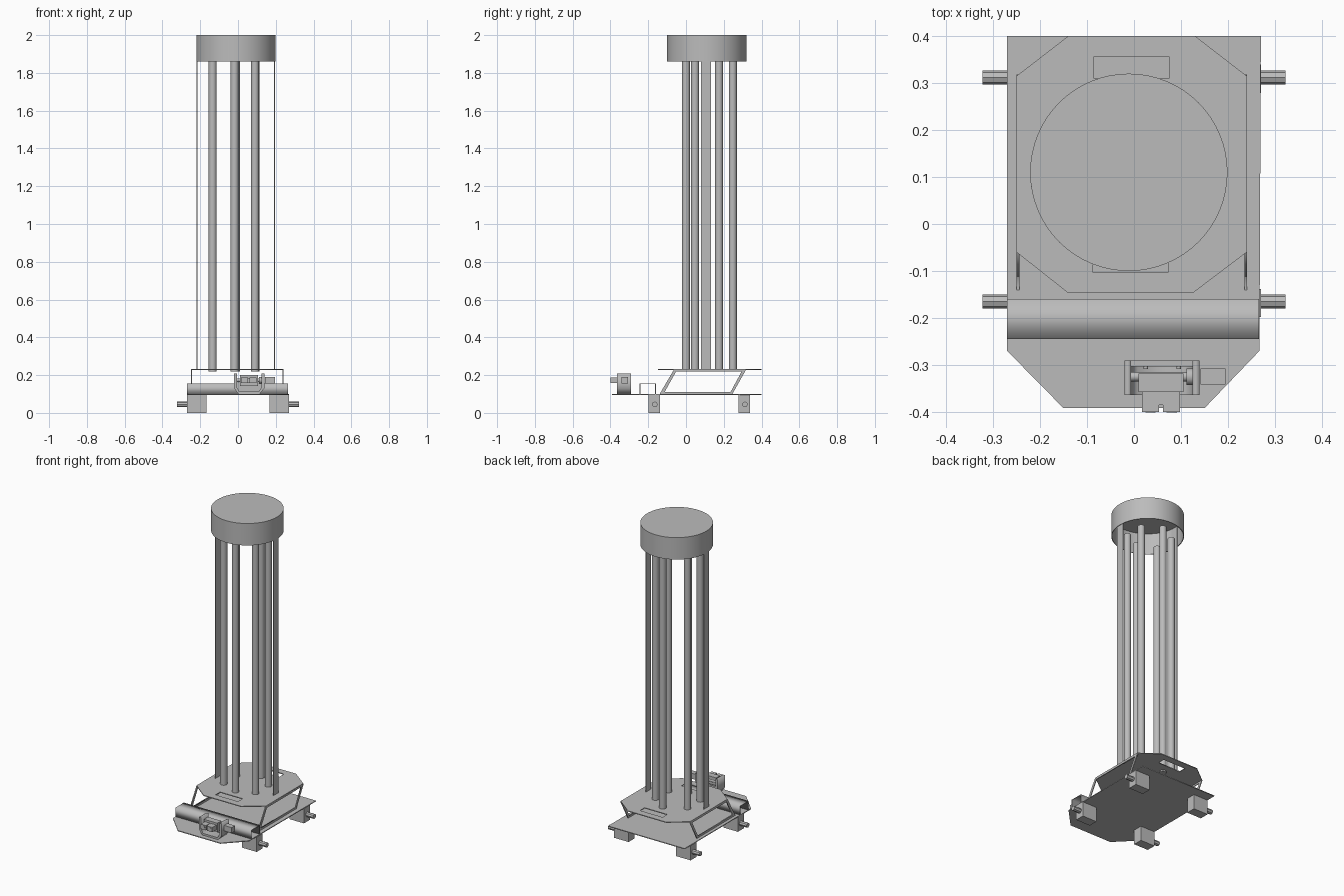
import bpy, bmesh
from math import pi
from mathutils import Matrix

cube = bpy.data.objects.get("Cube")
if cube:
    bpy.data.objects.remove(cube, do_unlink=True)

grey = bpy.data.materials.new("plain grey")
grey.use_nodes = True
grey.diffuse_color = (0.5, 0.5, 0.5, 1)
grey.node_tree.nodes["Principled BSDF"].inputs["Base Color"].default_value = (0.5, 0.5, 0.5, 1)


def finish(name, bm, smooth=False):
    bmesh.ops.recalc_face_normals(bm, faces=bm.faces)
    mesh = bpy.data.meshes.new(name)
    bm.to_mesh(mesh)
    bm.free()
    mesh.materials.append(grey)
    obj = bpy.data.objects.new(name, mesh)
    bpy.context.collection.objects.link(obj)
    if smooth:
        bpy.ops.object.select_all(action='DESELECT')
        bpy.context.view_layer.objects.active = obj
        obj.select_set(True)
        bpy.ops.object.shade_smooth_by_angle(angle=pi / 5)
    return obj


def box(name, x, y, z):
    """Box from (low, high) ranges."""
    bm = bmesh.new()
    bmesh.ops.create_cube(bm, size=1)
    for v in bm.verts:
        v.co = [(r[0] + r[1]) / 2 + c * (r[1] - r[0]) for r, c in zip((x, y, z), v.co)]
    return finish(name, bm)


def rod(name, centre, radius, length, axis='Z', sides=24):
    bm = bmesh.new()
    turn = {'Z': Matrix(), 'X': Matrix.Rotation(pi / 2, 4, 'Y'),
            'Y': Matrix.Rotation(pi / 2, 4, 'X')}[axis]
    bmesh.ops.create_cone(bm, cap_ends=True, segments=sides, radius1=radius, radius2=radius,
                          depth=length, matrix=Matrix.Translation(centre) @ turn)
    return finish(name, bm, sides > 8)


def sheet(name, outlines, low, high, axis='Z'):
    """Flat outline with optional holes, extruded along an axis."""
    curve = bpy.data.curves.new(name, 'CURVE')
    curve.dimensions = '2D'
    curve.fill_mode = 'BOTH'
    curve.extrude = (high - low) / 2
    for pts in outlines:
        spline = curve.splines.new('POLY')
        spline.points.add(len(pts) - 1)
        for p, (a, b) in zip(spline.points, pts):
            p.co = (a, b, 0, 1)
        spline.use_cyclic_u = True
    temp = bpy.data.objects.new("outline", curve)
    bpy.context.collection.objects.link(temp)
    bpy.context.view_layer.update()
    mesh = temp.evaluated_get(bpy.context.evaluated_depsgraph_get()).to_mesh()
    bm = bmesh.new()
    bm.from_mesh(mesh)
    temp.to_mesh_clear()
    bpy.data.objects.remove(temp, do_unlink=True)
    bmesh.ops.remove_doubles(bm, verts=bm.verts, dist=0.0001)
    mid = (low + high) / 2
    for v in bm.verts:
        a, b, c = v.co
        v.co = {'Z': (a, b, c + mid), 'X': (c + mid, a, b), 'Y': (a, c + mid, b)}[axis]
    return finish(name, bm)


def rect(a0, a1, b0, b1):
    return [(a0, b0), (a1, b0), (a1, b1), (a0, b1)]


# Base plate with chamfered front corners
sheet("base_plate", [[(-.27, .4), (.27, .4), (.267, -.27), (.15, -.392),
                      (-.15, -.392), (-.27, -.27)]], .094, .099)

# Drive boxes and stub axles below the base
for side, sx in (("right", -1), ("left", 1)):
    for end, y in (("front", -.168), ("back", .309)):
        box(f"{end}_{side}_foot", sorted((sx * .168, sx * .27)), (y - .03, y + .03), (0, .094))
        rod(f"{end}_{side}_axle", (sx * .293, y + .003, .045), .015, .058, 'X', 8)

# Folded channel across the front, open at both ends
sheet("cross_channel", [[(-.245, .099), (-.245, .156), (-.16, .156), (-.16, .099),
                         (-.163, .099), (-.163, .153), (-.242, .153), (-.242, .099)]],
      -.27, .266, 'X')

# Slanted side frames
for side, x in (("right", -.247), ("left", .238)):
    sheet(f"{side}_slanted_frame",
          [[(-.14, .099), (.245, .099), (.318, .229), (-.064, .229)],
           [(-.113, .111), (.236, .111), (.294, .218), (-.053, .218)]],
          x - .003, x + .003, 'X')

# Upper plate with two hand slots
sheet("upper_plate", [[(-.14, .4), (.13, .4), (.24, .315), (.24, -.06), (.125, -.147),
                       (-.14, -.147), (-.25, -.06), (-.25, .315)],
                      rect(-.085, .075, .31, .357), rect(-.087, .072, -.103, -.056)],
      .228, .233)

# Ring of upright tubes
tubes = [(-.018, 0), (.09, .048), (.092, .175), (-.01, .248), (-.134, .175), (-.134, .048)]
for i, (x, y) in enumerate(tubes):
    rod(f"upright_tube_{i + 1}", (x, y, 1.04), .021, 1.64)

# Flat straps at the sides of the tower
for side, x in (("right", -.217), ("left", .193)):
    box(f"{side}_strap", (x - .002, x + .002), (.08, .132), (.233, 1.995))

# Hollow drum, open underneath
bm = bmesh.new()
rings = []
for radius, z in ((.206, 1.86), (.21, 1.86), (.21, 2.0)):
    ring = bmesh.ops.create_circle(bm, segments=64, radius=radius,
                                   matrix=Matrix.Translation((-.011, .11, z)))
    rings.append(ring["verts"])
inner = bmesh.ops.create_circle(bm, segments=64, radius=.206,
                                matrix=Matrix.Translation((-.011, .11, 1.996)))["verts"]
rings.insert(0, inner)
for a, b in zip(rings, rings[1:]):
    for i in range(64):
        j = (i + 1) % 64
        bm.faces.new((a[i], a[j], b[j], b[i]))
bm.faces.new(rings[0])
bm.faces.new(rings[-1])
finish("top_drum", bm, True)

# Sensor cradle: a rounded U bracket with a back plate
sheet("sensor_cradle", [[(-.02, .208), (-.02, .13), (.002, .1), (.115, .1), (.139, .13),
                         (.139, .208), (.125, .208), (.125, .135), (.109, .112),
                         (.008, .112), (-.006, .135), (-.006, .208)]], -.364, -.29, 'Y')
box("cradle_back", (-.006, .125), (-.303, -.29), (.112, .16))
for x in (.025, .095):
    rod("cradle_screw", (x, -.305, .15), .005, .008, 'Y', 12)

# Sensor body on its tilt pivot, with twin barrels
box("sensor_body", (.01, .105), (-.358, -.318), (.143, .2))
rod("tilt_pivot", (.06, -.325, .173), .01, .15, 'X', 16)
for x in (.035, .08):
    box("sensor_prong", (x - .018, x + .018), (-.4, -.356), (.157, .187))
    rod("sensor_lens", (x, -.399, .172), .011, .004, 'Y', 16)
box("sensor_bridge", (.05, .065), (-.385, -.356), (.16, .184))

# Tilt motor beside the cradle
box("tilt_motor", (.142, .195), (-.342, -.308), (.155, .19))
rod("motor_horn", (.118, -.325, .173), .018, .012, 'X', 16)
